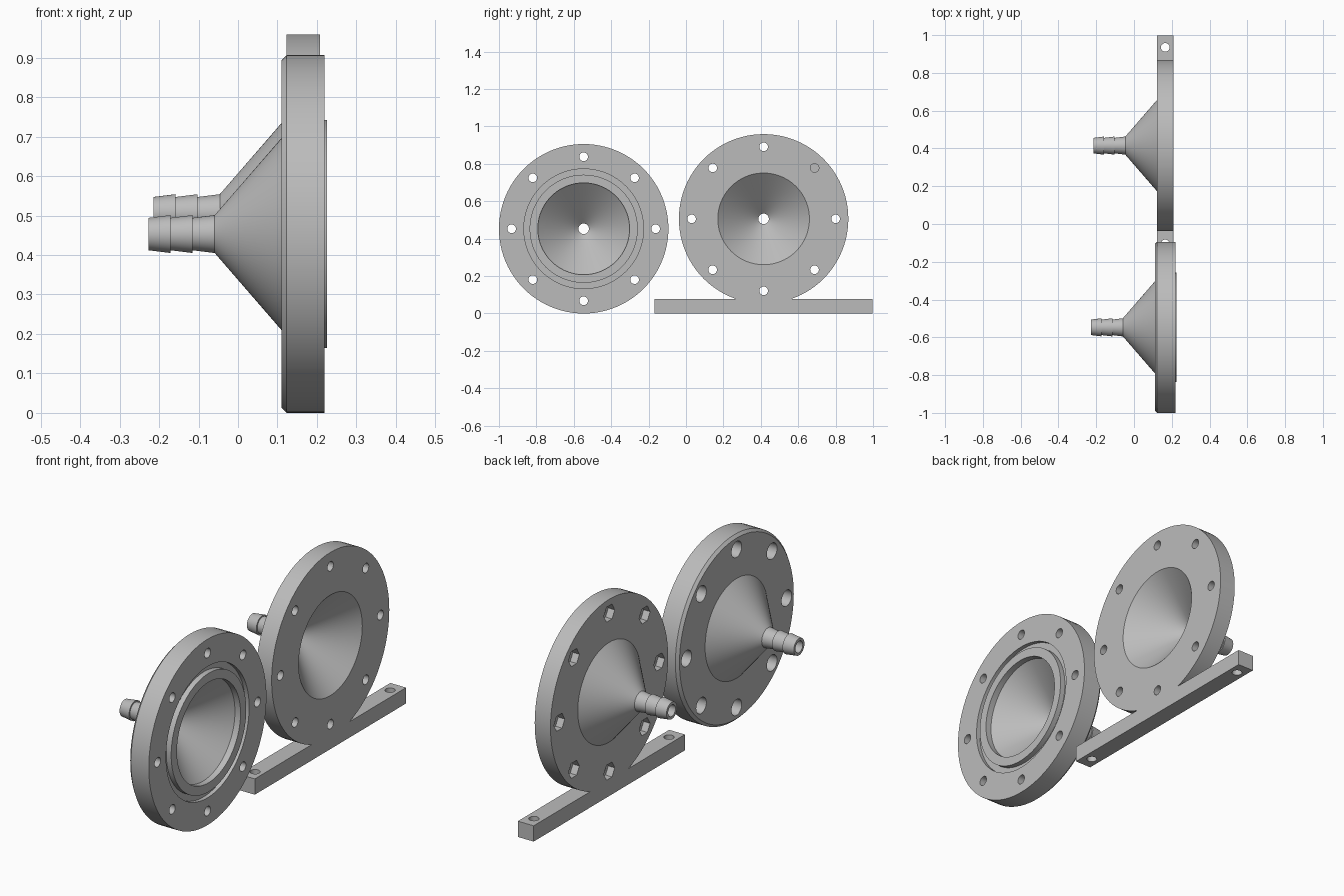
import bpy, bmesh, math
from mathutils import Matrix, Vector

if "Cube" in bpy.data.objects:
    bpy.data.objects.remove(bpy.data.objects["Cube"])

grey = bpy.data.materials.new("light grey plastic")
grey.diffuse_color = (0.5, 0.5, 0.5, 1)
grey.use_nodes = True
grey.node_tree.nodes["Principled BSDF"].inputs["Base Color"].default_value = grey.diffuse_color

BOLT_R, HOLE_R = 0.385, 0.023


def make_object(name, bm, helper=False):
    bmesh.ops.recalc_face_normals(bm, faces=bm.faces)
    me = bpy.data.meshes.new(name)
    bm.to_mesh(me)
    bm.free()
    ob = bpy.data.objects.new(name, me)
    bpy.context.collection.objects.link(ob)
    me.materials.append(grey)
    ob.hide_render = helper
    return ob


def lathe(name, profile, cy, cz, n=96):
    """Revolve a closed (x, radius) loop around an axis parallel to x."""
    bm = bmesh.new()
    rings = []
    for i in range(n):
        a = 2 * math.pi * i / n
        rings.append([bm.verts.new((x, cy + r * math.cos(a), cz + r * math.sin(a)))
                      for x, r in profile])
    m = len(profile)
    for i in range(n):
        p, q = rings[i], rings[(i + 1) % n]
        for j in range(m):
            k = (j + 1) % m
            bm.faces.new((p[j], p[k], q[k], q[j]))
    return make_object(name, bm)


def add_rod(bm, centre, radius, length, axis, sides):
    rot = Vector((0, 0, 1)).rotation_difference(Vector(axis)).to_matrix().to_4x4()
    bmesh.ops.create_cone(bm, cap_ends=True, segments=sides, radius1=radius,
                          radius2=radius, depth=length,
                          matrix=Matrix.Translation(centre) @ rot)


def bolt_cutter(name, x0, x1, radius, sides, cy, cz):
    """Eight rods on the bolt circle, from x0 to x1."""
    bm = bmesh.new()
    for i in range(8):
        a = i * math.pi / 4
        add_rod(bm, ((x0 + x1) / 2, cy + BOLT_R * math.cos(a), cz + BOLT_R * math.sin(a)),
                radius, x1 - x0, (1, 0, 0), sides)
    return make_object(name, bm, True)


def combine(ob, other, op):
    mod = ob.modifiers.new(op, 'BOOLEAN')
    mod.operation, mod.solver, mod.object = op, 'EXACT', other
    bpy.context.view_layer.objects.active = ob
    bpy.ops.object.modifier_apply(modifier=mod.name)
    bpy.data.objects.remove(other)


def finish(ob):
    bpy.ops.object.select_all(action='DESELECT')
    ob.select_set(True)
    bpy.context.view_layer.objects.active = ob
    bpy.ops.object.shade_smooth_by_angle(angle=math.radians(25))


def funnel_outside(x):
    """Hose barb and outer cone, from the hose tip to the flange back at x."""
    tip, step = x - 0.337, 0.056
    pts = [(tip, 0.028)]
    for i in range(3):
        pts += [(tip + i * step, 0.041), (tip + (i + 1) * step, 0.048)]
    return pts + [(x, 0.243)]


# Front half: chamfered flange with sealing groove, raised lip and short bore
cy, cz = -0.547, 0.453
xb, xf = 0.110, 0.219
front = lathe("front_funnel_flange", funnel_outside(xb) + [
    (xb, 0.440), (xb + 0.013, 0.453), (xf, 0.453),
    (xf, 0.320), (xf - 0.02, 0.320), (xf - 0.02, 0.289),
    (0.225, 0.289), (0.225, 0.245), (xb + 0.085, 0.245), (xb - 0.106, 0.028)], cy, cz)
combine(front, bolt_cutter("bolt_holes", 0.05, 0.3, HOLE_R, 32, cy, cz), 'DIFFERENCE')
combine(front, bolt_cutter("round_pockets", 0.05, xb + 0.05, 0.039, 32, cy, cz), 'DIFFERENCE')
finish(front)

# Back half: plain flange on a mounting bar
cy, cz = 0.415, 0.506
xb, xf = 0.123, 0.208
back = lathe("back_funnel_flange", funnel_outside(xb) + [
    (xb, 0.453), (xf, 0.453), (xf, 0.245), (xb - 0.106, 0.028)], cy, cz)

# Mounting bar, joined to the flange
bm = bmesh.new()
bmesh.ops.create_cube(bm, size=1, matrix=Matrix.Translation(((xb + xf) / 2, cy, 0.0385))
                      @ Matrix.Diagonal((xf - xb, 1.165, 0.077, 1)))
combine(back, make_object("mounting_bar", bm), 'UNION')

# Screw holes through the bar, bolt holes and hexagonal nut pockets
bm = bmesh.new()
for s in (-1, 1):
    add_rod(bm, ((xb + xf) / 2, cy + s * 0.52, 0.04), HOLE_R, 0.3, (0, 0, 1), 32)
combine(back, make_object("bar_holes", bm, True), 'DIFFERENCE')
combine(back, bolt_cutter("bolt_holes", 0.05, 0.3, HOLE_R, 32, cy, cz), 'DIFFERENCE')
combine(back, bolt_cutter("hex_pockets", 0.05, xb + 0.035, 0.042, 6, cy, cz), 'DIFFERENCE')
finish(back)
